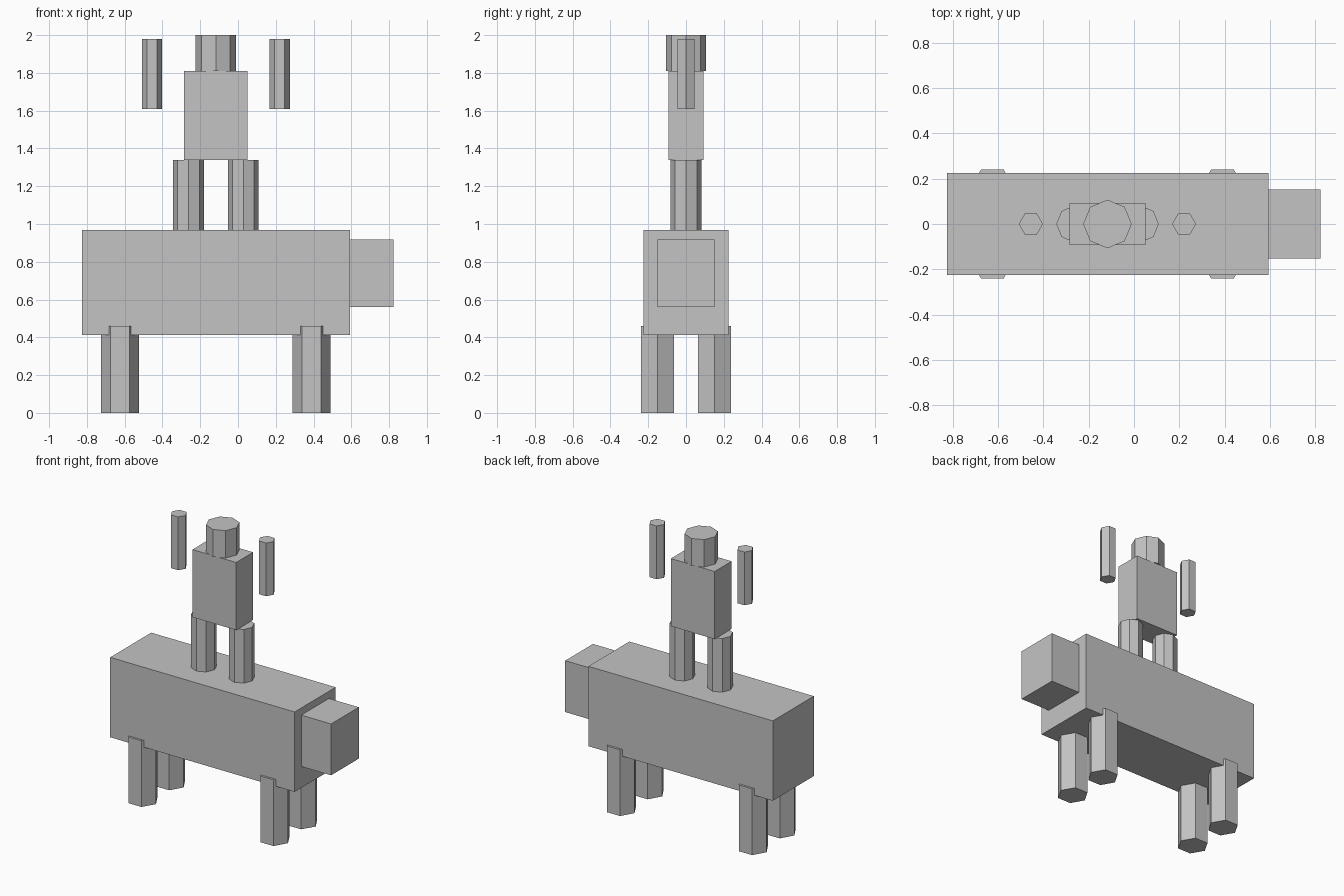
import bpy
import math

if "Cube" in bpy.data.objects:
    bpy.data.objects.remove(bpy.data.objects["Cube"], do_unlink=True)

GREY = (0.55, 0.55, 0.55, 1)
grey = bpy.data.materials.new("plain grey")
grey.use_nodes = True
grey.diffuse_color = GREY
grey.node_tree.nodes["Principled BSDF"].inputs["Base Color"].default_value = GREY


def finish(name):
    obj = bpy.context.object
    obj.name = name
    obj.data.materials.append(grey)
    bpy.ops.object.transform_apply(location=False, rotation=True, scale=True)


def box(name, x0, x1, depth, z0, z1):
    bpy.ops.mesh.primitive_cube_add(size=1, location=((x0 + x1) / 2, 0, (z0 + z1) / 2))
    bpy.context.object.scale = (x1 - x0, depth, z1 - z0)
    finish(name)


def prism(name, sides, radius, x, y, z0, z1):
    # Upright prism with a corner pointing along x
    bpy.ops.mesh.primitive_cylinder_add(
        vertices=sides, radius=radius, depth=z1 - z0,
        location=(x, y, (z0 + z1) / 2), rotation=(0, 0, math.pi / 2))
    finish(name)


# Animal: body, head and four legs
box("animal_body", -0.825, 0.593, 0.45, 0.412, 0.967)
box("animal_head", 0.593, 0.822, 0.304, 0.56, 0.917)
for end, x in (("rear", -0.625), ("front", 0.39)):
    for side, y in (("right", -0.152), ("left", 0.152)):
        prism(f"animal_{end}_{side}_leg", 6, 0.101, x, y, 0, 0.46)

# Rider: torso, head, legs and detached raised arms
MID = -0.117
box("rider_torso", MID - 0.168, MID + 0.168, 0.186, 1.34, 1.81)
prism("rider_head", 8, 0.107, MID, 0, 1.81, 2.0)
for side, s in (("right", -1), ("left", 1)):
    prism(f"rider_{side}_leg", 8, 0.081, MID + s * 0.145, 0, 0.967, 1.34)
    prism(f"rider_{side}_arm", 6, 0.053, MID + s * 0.338, 0, 1.61, 1.98)
